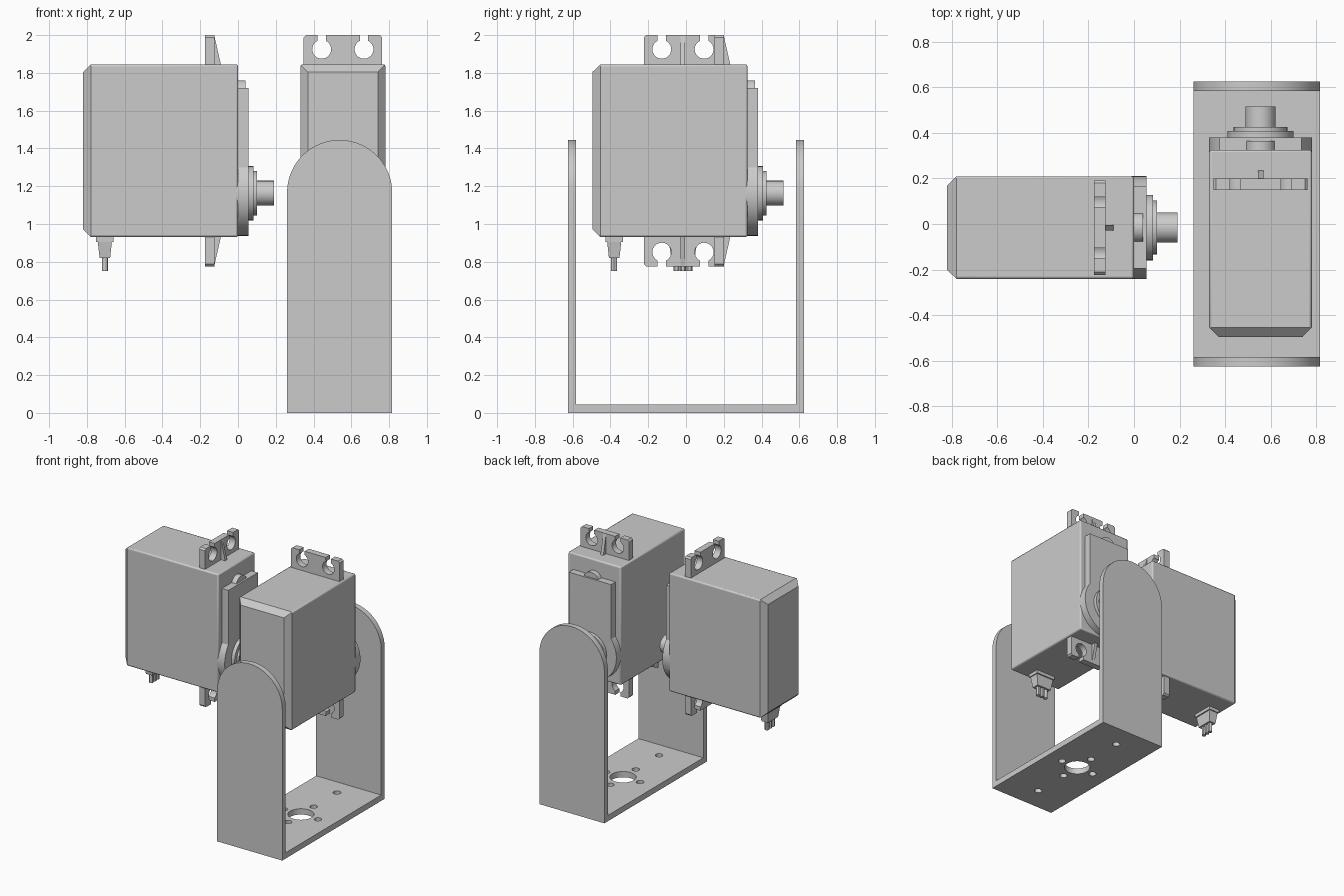
import bpy, bmesh, math
from mathutils import Matrix, Vector

old = bpy.data.objects.get("Cube")
if old:
    bpy.data.objects.remove(old, do_unlink=True)

grey = bpy.data.materials.new("light grey")
grey.use_nodes = True
grey.diffuse_color = (0.6, 0.6, 0.6, 1)
grey.node_tree.nodes["Principled BSDF"].inputs["Base Color"].default_value = (0.6, 0.6, 0.6, 1)


def place(axis, d, a, b):
    """Point at depth d along the axis, with a and b across it."""
    return Vector({"x": (d, a, b), "y": (a, d, b), "z": (a, b, d)}[axis])


def finish(name, bm, frame):
    bmesh.ops.recalc_face_normals(bm, faces=bm.faces)
    bm.transform(frame)
    mesh = bpy.data.meshes.new(name)
    bm.to_mesh(mesh)
    bm.free()
    mesh.materials.append(grey)
    ob = bpy.data.objects.new(name, mesh)
    bpy.context.collection.objects.link(ob)
    bpy.ops.object.select_all(action="DESELECT")
    ob.select_set(True)
    bpy.context.view_layer.objects.active = ob
    bpy.ops.object.shade_smooth_by_angle(angle=math.radians(30))
    return ob


def prism(name, axis, d0, d1, loops, frame):
    """Solid from an outline and optional hole outlines."""
    bm = bmesh.new()
    for loop in loops:
        vs = [bm.verts.new(place(axis, d0, a, b)) for a, b in loop]
        for i, v in enumerate(vs):
            bm.edges.new((vs[i - 1], v))
    bmesh.ops.triangle_fill(bm, edges=bm.edges[:], use_beauty=True)
    ext = bmesh.ops.extrude_face_region(bm, geom=bm.faces[:])["geom"]
    bmesh.ops.translate(bm, vec=place(axis, d1 - d0, 0, 0),
                        verts=[g for g in ext if isinstance(g, bmesh.types.BMVert)])
    return finish(name, bm, frame)


def loft(name, axis, centre, sections, frame):
    """Stack of rectangles (depth, half a, half b) joined into a solid."""
    bm = bmesh.new()
    ca, cb = centre
    rings = [[bm.verts.new(place(axis, d, ca + s * ha, cb + t * hb))
              for s, t in ((-1, -1), (1, -1), (1, 1), (-1, 1))] for d, ha, hb in sections]
    for low, high in zip(rings, rings[1:]):
        for i in range(4):
            bm.faces.new((low[i - 1], low[i], high[i], high[i - 1]))
    bm.faces.new(rings[0])
    bm.faces.new(rings[-1])
    return finish(name, bm, frame)


def arc(ca, cb, r, start, end, n):
    """Points along an arc, in degrees, both ends included."""
    angles = [math.radians(start + (end - start) * i / n) for i in range(n + 1)]
    return [(ca + r * math.cos(t), cb + r * math.sin(t)) for t in angles]


def circle(ca, cb, r, n=32):
    return arc(ca, cb, r, 0, 360, n)[:-1]


MID = 1.388       # middle height of a servo case
AXLE = 1.163      # height of the output shaft


def servo(prefix, frame):
    # case with a chamfered rear end
    case = loft(prefix + "_case", "x", (0, MID),
                [(-0.82, 0.185, 0.417), (-0.778, 0.225, 0.457), (0, 0.225, 0.457)], frame)
    bevel = case.modifiers.new("soft edges", "BEVEL")
    bevel.width, bevel.segments = 0.01, 2
    bevel.limit_method, bevel.angle_limit = "ANGLE", math.radians(70)

    # keyhole shaped gear cover and the boss above it
    cover = arc(0, AXLE, 0.226, 143, 397, 32) + [(0.18, 1.72), (-0.18, 1.72)]
    prism(prefix + "_gear_cover", "x", -0.01, 0.055, [cover], frame)
    prism(prefix + "_cover_boss", "x", -0.01, 0.04, [circle(0, 1.695, 0.066)], frame)

    # stepped output shaft
    for part, start, end, r in (("shaft_collar", 0.05, 0.083, 0.144),
                                ("shaft_step", 0.08, 0.1, 0.118),
                                ("output_shaft", 0.09, 0.19, 0.066)):
        prism(f"{prefix}_{part}", "x", start, end, [circle(0, AXLE, r)], frame)

    # slotted mounting ears with a stiffening rib, above and below
    slots = []
    for c in (0.112, -0.112):
        slots += [(c + 0.022, 2.0)] + arc(c, 1.925, 0.05, 64, -244, 24) + [(c - 0.022, 2.0)]
    ear = [(-0.207, 1.82), (-0.207, 1.988), (-0.195, 2.0)] + slots[::-1] \
        + [(0.195, 2.0), (0.207, 1.988), (0.207, 1.82)]
    rib = [(-0.13, 1.82), (-0.085, 1.82), (-0.125, 1.995), (-0.13, 1.995)]
    for side, flip in (("upper", False), ("lower", True)):
        def turn(pts):
            return [(a, 2 * MID - b if flip else b) for a, b in pts]
        prism(f"{prefix}_{side}_ear", "x", -0.175, -0.125, [turn(ear)], frame)
        prism(f"{prefix}_{side}_rib", "y", -0.012, 0.012, [turn(rib)], frame)

    # tapered cable grip with three wires
    loft(prefix + "_cable_grip", "z", (-0.705, 0),
         [(0.82, 0.028, 0.062), (0.905, 0.037, 0.075), (0.906, 0.046, 0.082),
          (0.94, 0.046, 0.082)], frame)
    for i in (-1, 0, 1):
        prism(f"{prefix}_wire_{i + 2}", "z", 0.752, 0.83,
              [circle(-0.705, i * 0.034, 0.016, 12)], frame)


servo("side_servo", Matrix.Translation((0, -0.016, 0)))
servo("bracket_servo", Matrix.Translation((0.555, 0.325, 0)) @ Matrix.Rotation(math.pi / 2, 4, "Z"))

# U bracket: drilled base plate and two round-topped arms
HALF, REACH, THICK = 0.278, 0.625, 0.042
bracket = Matrix.Translation((0.538, 0, 0))
inner = REACH - THICK
outline = [(-HALF, -inner), (HALF, -inner), (HALF, inner), (-HALF, inner)]
holes = [circle(0, 0, 0.092)]
for a, b in ((0.145, 0), (-0.145, 0), (0, 0.155), (0, -0.155), (0, 0.44), (0, -0.44)):
    holes.append(circle(a, b, 0.027, 16))
prism("bracket_base", "z", 0, 0.045, [outline] + holes, bracket)
arm = [(-HALF, 0), (HALF, 0)] + arc(0, 1.167, HALF, 0, 180, 40)
for name, s in (("front_arm", -1), ("back_arm", 1)):
    prism("bracket_" + name, "y", s * inner, s * REACH, [arm], bracket)
